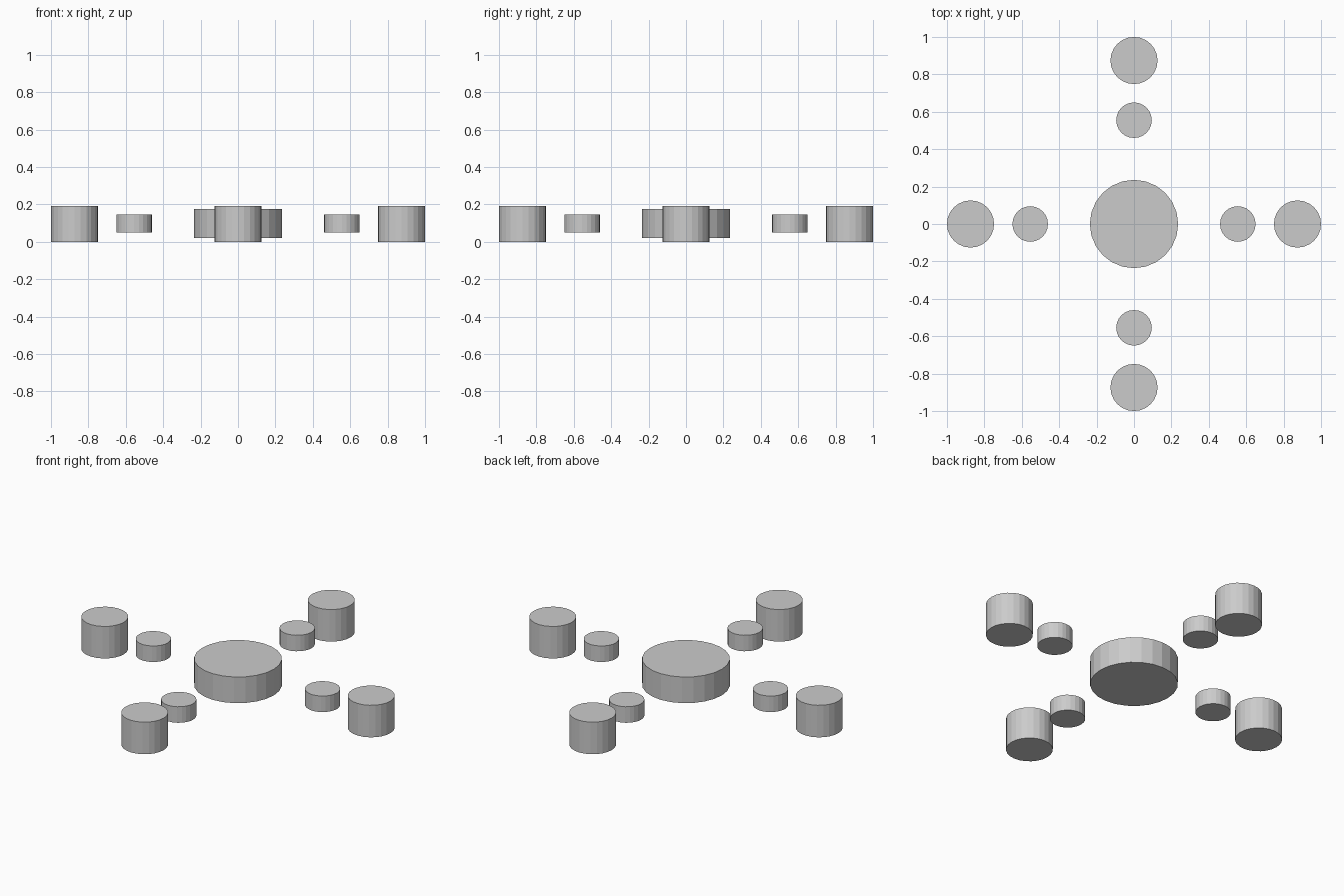
import bpy
from math import cos, sin, pi

if "Cube" in bpy.data.objects:
    bpy.data.objects.remove(bpy.data.objects["Cube"])

SIDES = 24


def disc(name, x, y, radius, z0, z1):
    """Upright capped cylinder between two heights."""
    bpy.ops.mesh.primitive_cylinder_add(
        vertices=SIDES, radius=radius, depth=z1 - z0,
        location=(x, y, (z0 + z1) / 2))
    bpy.context.object.name = name


# Central hub
disc("hub", 0, 0, 0.236, 0.02, 0.175)

# Four arms: a small inner spacer and a taller outer pod on each axis
for i, side in enumerate(("right", "back", "left", "front")):
    dx, dy = round(cos(i * pi / 2)), round(sin(i * pi / 2))
    disc(f"{side}_spacer", 0.555 * dx, 0.555 * dy, 0.095, 0.05, 0.145)
    disc(f"{side}_pod", 0.874 * dx, 0.874 * dy, 0.126, 0.0, 0.19)
